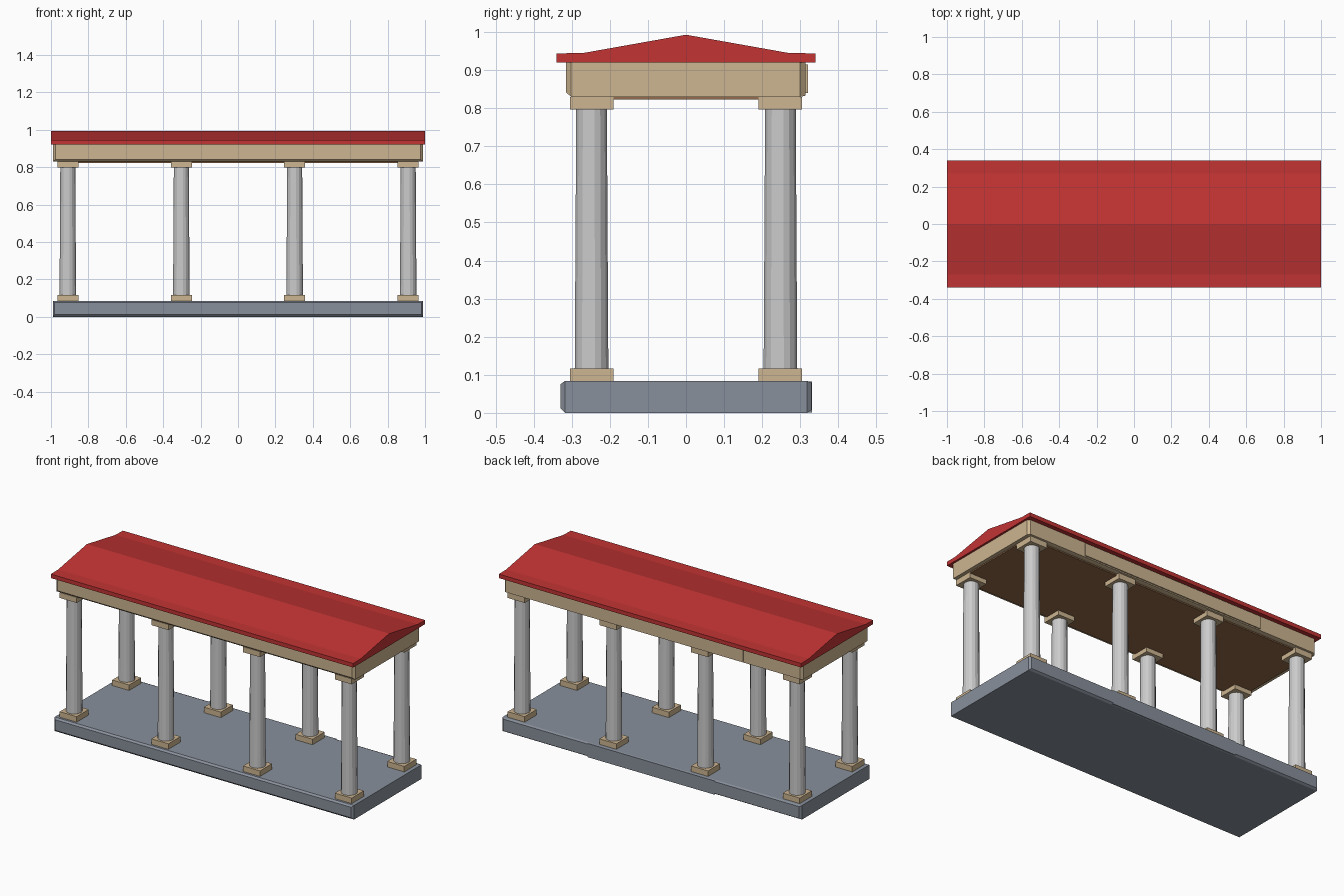
import bpy, bmesh
from math import pi

if "Cube" in bpy.data.objects:
    bpy.data.objects.remove(bpy.data.objects["Cube"])


def material(name, rgb):
    m = bpy.data.materials.new(name)
    m.diffuse_color = (*rgb, 1)
    m.use_nodes = True
    m.node_tree.nodes["Principled BSDF"].inputs["Base Color"].default_value = m.diffuse_color
    return m


slate = material("slate", (0.25, 0.28, 0.33))
tan = material("tan_stone", (0.61, 0.46, 0.28))
red = material("red_roof", (0.54, 0.034, 0.034))
brown = material("brown_ceiling", (0.30, 0.15, 0.07))


def loft(name, rings, mat=None):
    """Skin a list of equal-length vertex rings and cap both ends."""
    bm = bmesh.new()
    loops = [[bm.verts.new(p) for p in ring] for ring in rings]
    n = len(loops[0])
    for a, b in zip(loops, loops[1:]):
        for i in range(n):
            j = (i + 1) % n
            bm.faces.new((a[i], a[j], b[j], b[i]))
    bm.faces.new(loops[0])
    bm.faces.new(loops[-1])
    bmesh.ops.recalc_face_normals(bm, faces=bm.faces)
    me = bpy.data.meshes.new(name)
    bm.to_mesh(me)
    bm.free()
    ob = bpy.data.objects.new(name, me)
    bpy.context.collection.objects.link(ob)
    if mat:
        me.materials.append(mat)
    return ob


def section(y, hx, z0, z1):
    return [(-hx, y, z0), (hx, y, z0), (hx, y, z1), (-hx, y, z1)]


def box(name, cx, cy, hx, hy, z0, z1, mat):
    rings = [[(cx + x, y, z) for x, y, z in section(cy + s * hy, hx, z0, z1)]
             for s in (-1, 1)]
    return loft(name, rings, mat)


# floor slab with chamfered long sides, and rear centre panel
loft("floor_slab", [section(-0.33, 0.98, 0.012, 0.075), section(-0.318, 0.99, 0, 0.084),
                    section(0.318, 0.99, 0, 0.084), section(0.33, 0.98, 0.008, 0.079)], slate)
box("floor_rear_panel", 0, 0.32, 0.42, 0.0105, 0.001, 0.083, slate)

# columns with square bases and capitals
for x in (-0.91, -0.303, 0.303, 0.91):
    for y in (-0.248, 0.248):
        box("column_base", x, y, 0.056, 0.057, 0.084, 0.117, tan)
        box("column_capital", x, y, 0.056, 0.057, 0.797, 0.83, tan)
        bpy.ops.mesh.primitive_cone_add(vertices=16, radius1=0.045, radius2=0.041,
                                        depth=0.68, location=(x, y, 0.457),
                                        rotation=(0, 0, pi / 16))
        bpy.context.object.name = "column_shaft"

# entablature beam, rear panel and ceiling underside
loft("entablature", [section(-0.315, 0.975, 0.842, 0.92), section(-0.302, 0.988, 0.83, 0.92),
                     section(0.30, 0.988, 0.83, 0.92), section(0.314, 0.975, 0.833, 0.92)], tan)
box("entablature_rear_panel", 0, 0.31, 0.60, 0.01, 0.84, 0.915, tan)
box("ceiling", 0, 0, 0.965, 0.285, 0.823, 0.84, brown)

# roof: flat eaves and low gable, extruded along x
profile = [(-0.34, 0.92), (0.34, 0.92), (0.34, 0.944), (0.27, 0.945),
           (0, 0.993), (-0.27, 0.945), (-0.34, 0.944)]
loft("roof", [[(x, y, z) for y, z in profile] for x in (-1, 1)], red)
